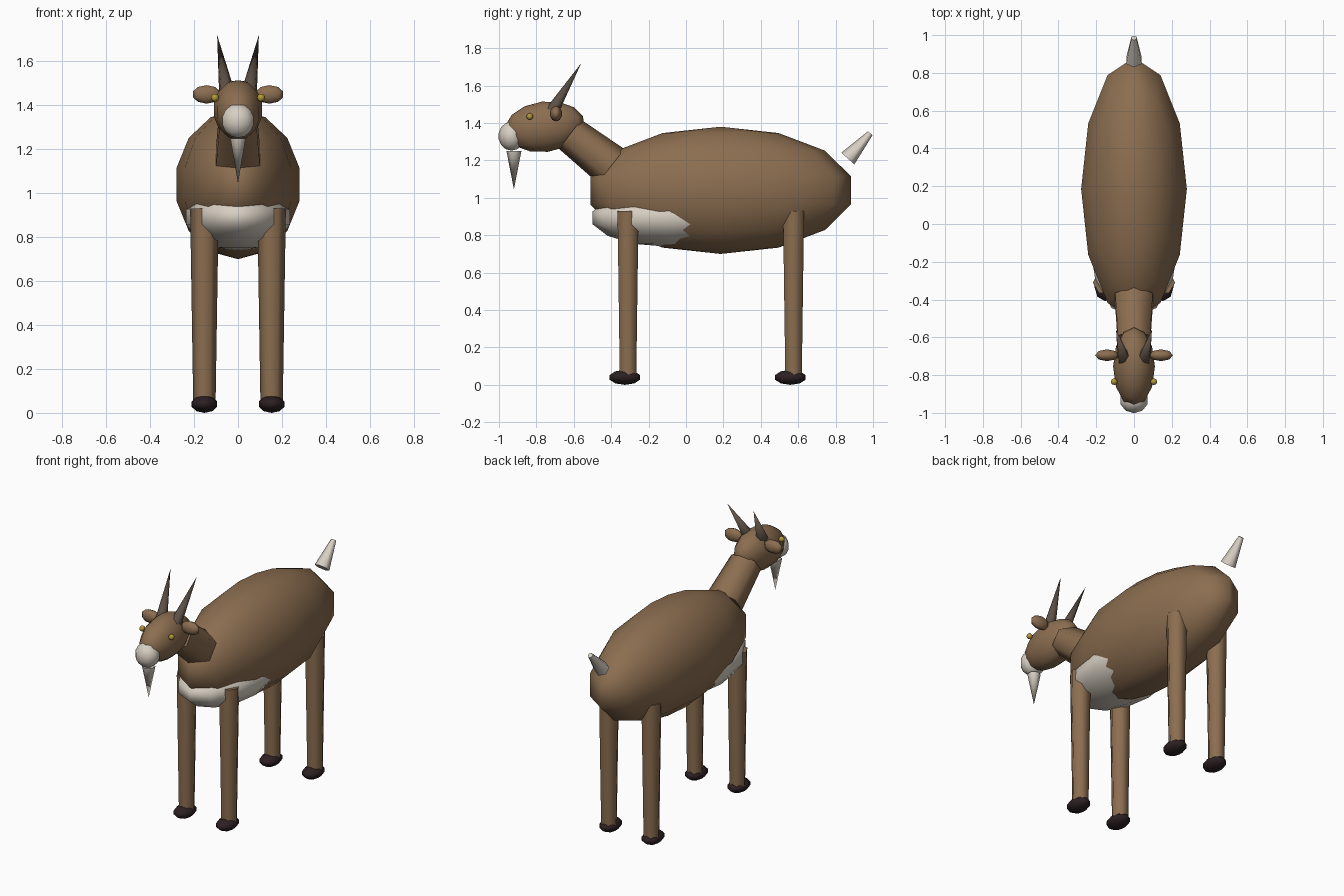
import bpy
from math import radians
from mathutils import Vector

cube = bpy.data.objects.get("Cube")
if cube:
    bpy.data.objects.remove(cube, do_unlink=True)


def material(name, rgb):
    mat = bpy.data.materials.new(name)
    mat.use_nodes = True
    color = (*rgb, 1.0)
    mat.diffuse_color = color
    bsdf = mat.node_tree.nodes["Principled BSDF"]
    bsdf.inputs["Base Color"].default_value = color
    bsdf.inputs["Roughness"].default_value = 0.8
    return mat


BROWN = material("brown coat", (0.26, 0.155, 0.08))
CREAM = material("cream fur", (0.68, 0.62, 0.54))
HOOF = material("dark hoof", (0.025, 0.014, 0.016))
HORN = material("grey brown horn", (0.11, 0.08, 0.06))
YELLOW = material("yellow eye", (0.45, 0.32, 0.04))


def finish(name, mat):
    obj = bpy.context.object
    obj.name = name
    obj.data.materials.append(mat)
    bpy.ops.object.shade_smooth_by_angle(angle=radians(70))
    return obj


def ellipsoid(name, center, radii, mat, segments=12, rings=7, tilt=0):
    """Low-poly sphere scaled into an ellipsoid, pitched about x."""
    bpy.ops.mesh.primitive_uv_sphere_add(segments=segments, ring_count=rings,
                                         radius=1, location=center,
                                         rotation=(radians(tilt), 0, 0))
    bpy.context.object.scale = radii
    return finish(name, mat)


def taper(name, start, end, r_start, r_end, mat, sides=6, spin=0):
    """Tapered cylinder or cone running between two points."""
    a, b = Vector(start), Vector(end)
    axis = b - a
    bpy.ops.mesh.primitive_cone_add(vertices=sides, radius1=r_start,
                                    radius2=r_end, depth=axis.length,
                                    location=(a + b) / 2)
    obj = bpy.context.object
    turn = axis.to_track_quat('Z', 'Y').to_matrix()
    obj.rotation_euler = turn.to_euler()
    if spin:
        obj.rotation_euler.rotate_axis('Z', radians(spin))
    return finish(name, mat)


# Torso and pale chest patch
ellipsoid("body", (0, 0.185, 1.04), (0.287, 0.714, 0.34), BROWN)
ellipsoid("chest_patch", (0, -0.09, 0.893), (0.243, 0.42, 0.155), CREAM)

# Neck and head
taper("neck", (0, -0.40, 1.17), (0, -0.62, 1.34), 0.115, 0.098, BROWN)
ellipsoid("head", (0, -0.755, 1.38), (0.113, 0.215, 0.135), BROWN, tilt=7)
ellipsoid("muzzle", (0, -0.933, 1.33), (0.077, 0.07, 0.078), CREAM, 10)
taper("beard", (0, -0.92, 1.25), (0, -0.92, 1.045), 0.04, 0, CREAM)

# Tail
taper("tail", (0, 0.865, 1.21), (0, 0.985, 1.345), 0.047, 0.016, CREAM)

# Paired parts
for side, s in (("left", 1), ("right", -1)):
    taper(f"{side}_horn", (s * 0.052, -0.715, 1.465), (s * 0.095, -0.56, 1.72),
          0.036, 0, HORN)
    ellipsoid(f"{side}_ear", (s * 0.143, -0.695, 1.45), (0.066, 0.033, 0.042),
              BROWN, 8, 5)
    ellipsoid(f"{side}_eye", (s * 0.105, -0.835, 1.435), (0.018, 0.018, 0.018),
              YELLOW, 8, 6)
    for end, y in (("front", -0.31), ("hind", 0.575)):
        taper(f"{end}_{side}_leg", (s * 0.153, y, 0.05), (s * 0.153, y, 0.93),
              0.051, 0.065, BROWN, spin=30)
        ellipsoid(f"{end}_{side}_hoof", (s * 0.153, y - 0.017, 0.04),
                  (0.061, 0.086, 0.04), HOOF, 8, 5)
